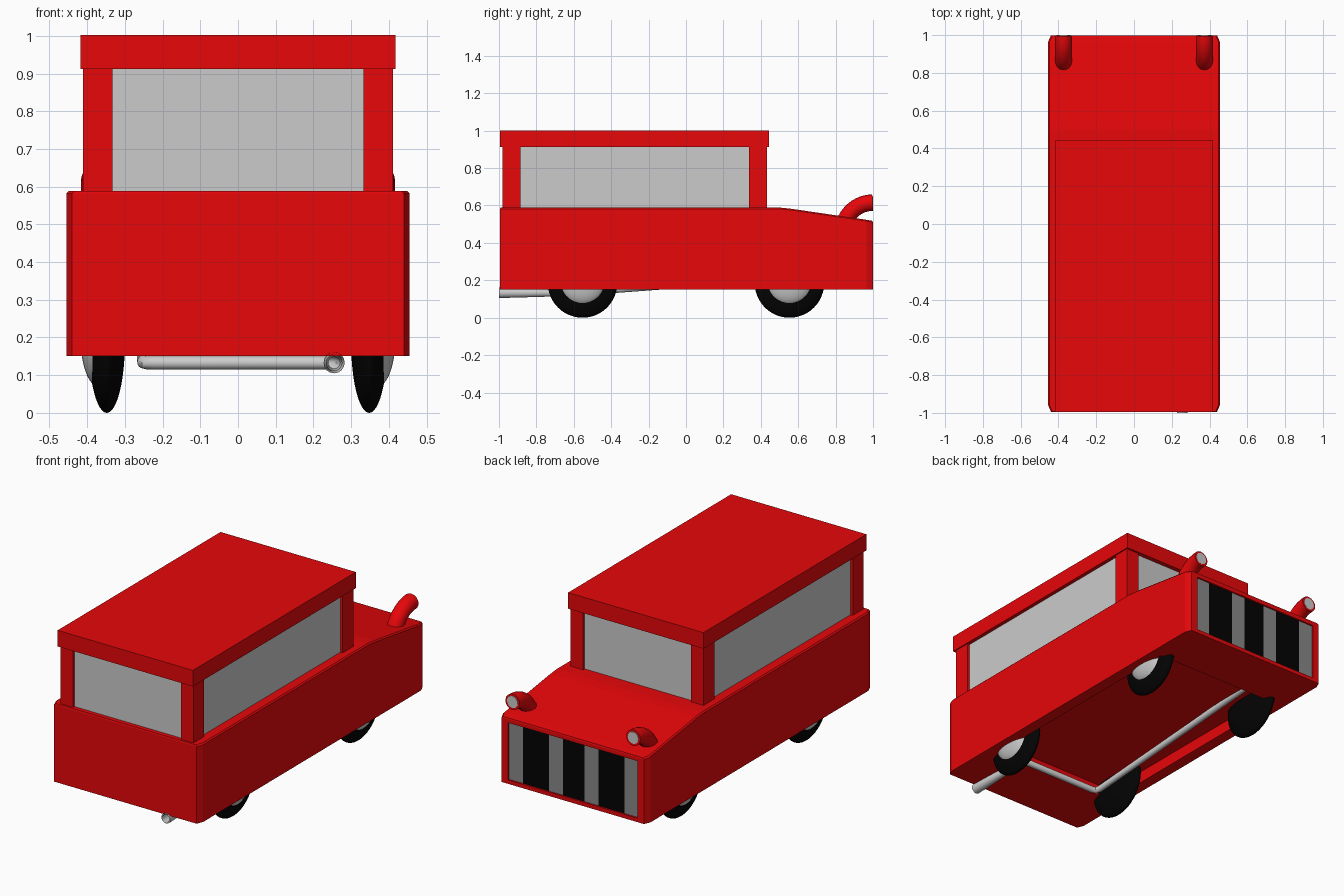
import bpy, bmesh, math
from math import pi, sin, cos

if "Cube" in bpy.data.objects:
    bpy.data.objects.remove(bpy.data.objects["Cube"])


def material(name, rgb):
    m = bpy.data.materials.new(name)
    m.diffuse_color = (*rgb, 1)
    m.use_nodes = True
    m.node_tree.nodes["Principled BSDF"].inputs["Base Color"].default_value = m.diffuse_color
    return m


RED = material("red paint", (0.8, 0.002, 0.003))
BLACK = material("black rubber", (0.001, 0.001, 0.001))
GREY = material("grille grey", (0.25, 0.25, 0.25))


def finish(name, bm, mat=None):
    bmesh.ops.recalc_face_normals(bm, faces=bm.faces)
    me = bpy.data.meshes.new(name)
    bm.to_mesh(me)
    bm.free()
    ob = bpy.data.objects.new(name, me)
    bpy.context.collection.objects.link(ob)
    if mat:
        me.materials.append(mat)
    return ob


def box(name, x, y, z, mat=None):
    """Box from (min, max) ranges."""
    bm = bmesh.new()
    bmesh.ops.create_cube(bm, size=1)
    for v in bm.verts:
        v.co = [r[0] if c < 0 else r[1] for c, r in zip(v.co, (x, y, z))]
    return finish(name, bm, mat)


def smooth(ob, angle=40):
    bpy.ops.object.select_all(action='DESELECT')
    ob.select_set(True)
    bpy.context.view_layer.objects.active = ob
    bpy.ops.object.shade_smooth_by_angle(angle=math.radians(angle))


def ellipsoid(name, center, size, mat=None):
    bm = bmesh.new()
    bmesh.ops.create_uvsphere(bm, u_segments=40, v_segments=24, radius=1)
    for v in bm.verts:
        v.co = [c + s * p for c, s, p in zip(center, size, v.co)]
    smooth(finish(name, bm, mat))


def tube(name, points, radius, mat=None, caps=True):
    """Round tube through (x, y, z, radius factor) points."""
    cu = bpy.data.curves.new(name, 'CURVE')
    cu.dimensions = '3D'
    cu.bevel_depth = radius
    cu.bevel_resolution = 6
    cu.use_fill_caps = caps
    sp = cu.splines.new('POLY')
    sp.points.add(len(points) - 1)
    for p, (x, y, z, r) in zip(sp.points, points):
        p.co = (x, y, z, 1)
        p.radius = r
    ob = bpy.data.objects.new(name, cu)
    bpy.context.collection.objects.link(ob)
    if mat:
        cu.materials.append(mat)
    bpy.ops.object.select_all(action='DESELECT')
    ob.select_set(True)
    bpy.context.view_layer.objects.active = ob
    bpy.ops.object.convert(target='MESH')
    smooth(bpy.context.view_layer.objects.active)


# body: chamfered footprint with a sloping bonnet towards +y
stations = [(0.44, -0.994, 0.589), (0.455, -0.958, 0.589), (0.455, 0.50, 0.589),
            (0.455, 0.56, 0.583), (0.455, 0.964, 0.524), (0.44, 0.999, 0.518)]
bm = bmesh.new()
rows = []
for x, y, top in stations:
    ring = [(x, y, 0.151), (x, y, top - 0.007), (x - 0.007, y * 0.998, top)]
    ring += [(-a, b, c) for a, b, c in reversed(ring)]
    rows.append([bm.verts.new(p) for p in ring])
for a, b in zip(rows, rows[1:]):
    for i in range(6):
        j = (i + 1) % 6
        bm.faces.new((a[i], a[j], b[j], b[i]))
for row in (rows[0], rows[-1]):
    bm.faces.new((row[0], row[1], row[4], row[5]))
    bm.faces.new((row[1], row[2], row[3], row[4]))
body = finish("body", bm, RED)

# recesses for the underside and the grille
for name, x, y, z in (("underside_cutter", 0.39, (-0.66, 0.69), (0.0, 0.215)),
                      ("grille_cutter", 0.40, (0.985, 1.2), (0.173, 0.492))):
    cutter = box(name, (-x, x), y, z, RED)
    cutter.hide_render = True
    mod = body.modifiers.new(name, 'BOOLEAN')
    mod.operation = 'DIFFERENCE'
    mod.solver = 'EXACT'
    mod.object = cutter
    bpy.context.view_layer.objects.active = body
    bpy.ops.object.modifier_apply(modifier=name)
    bpy.data.objects.remove(cutter)

# grille: alternating grey and black upright strips
edges = [-0.40, -0.313, -0.153, -0.066, 0.066, 0.153, 0.313, 0.40]
for i, pair in enumerate(zip(edges, edges[1:])):
    box(f"grille_strip_{i + 1}", pair, (0.975, 0.99), (0.173, 0.492),
        BLACK if i % 2 else GREY)

# cabin: window block, corner pillars and roof
box("windows", (-0.397, 0.397), (-0.968, 0.418), (0.58, 0.92))
for sx in (-1, 1):
    for end, y in (("rear", (-0.98, -0.885)), ("front", (0.337, 0.432))):
        box(f"{end}_pillar", sorted((sx * 0.333, sx * 0.411)), y, (0.58, 0.92), RED)
box("roof", (-0.418, 0.418), (-0.995, 0.443), (0.912, 1.002), RED)

# wheels with bulging hubs
for sx in (-1, 1):
    for y in (-0.553, 0.553):
        ellipsoid("tire", (sx * 0.348, y, 0.186), (0.048, 0.186, 0.186), BLACK)
        ellipsoid("hub", (sx * 0.37, y, 0.194), (0.047, 0.124, 0.124))

# curved headlamp stalks with grey lenses
for sx in (-1, 1):
    arc = [(sx * 0.373, 0.998 - 0.16 * sin(t), 0.455 + 0.16 * cos(t), 1)
           for t in [i / 14 * pi / 2 for i in range(15)]]
    tube("headlamp_stalk", arc, 0.044, RED)
    tube("headlamp_lens", [(sx * 0.373, 0.99, 0.615, 1), (sx * 0.373, 1.0, 0.615, 1)], 0.033)

# exhaust: flared tailpipe, cross pipe and long pipe rising under the floor
tube("exhaust", [(0.255, -1.0, 0.133, 1), (0.255, -0.64, 0.133, 0.63),
                 (0.247, -0.618, 0.133, 0.63), (0.225, -0.61, 0.133, 0.63),
                 (-0.22, -0.61, 0.133, 0.63), (-0.242, -0.602, 0.133, 0.63),
                 (-0.25, -0.58, 0.135, 0.63), (-0.25, 0.64, 0.225, 0.63)],
     0.028, caps=False)
# inner wall of the tailpipe mouth
tube("tailpipe_liner", [(0.255, -1.0, 0.133, 1), (0.255, -0.7, 0.133, 0.7)], 0.022, caps=False)
